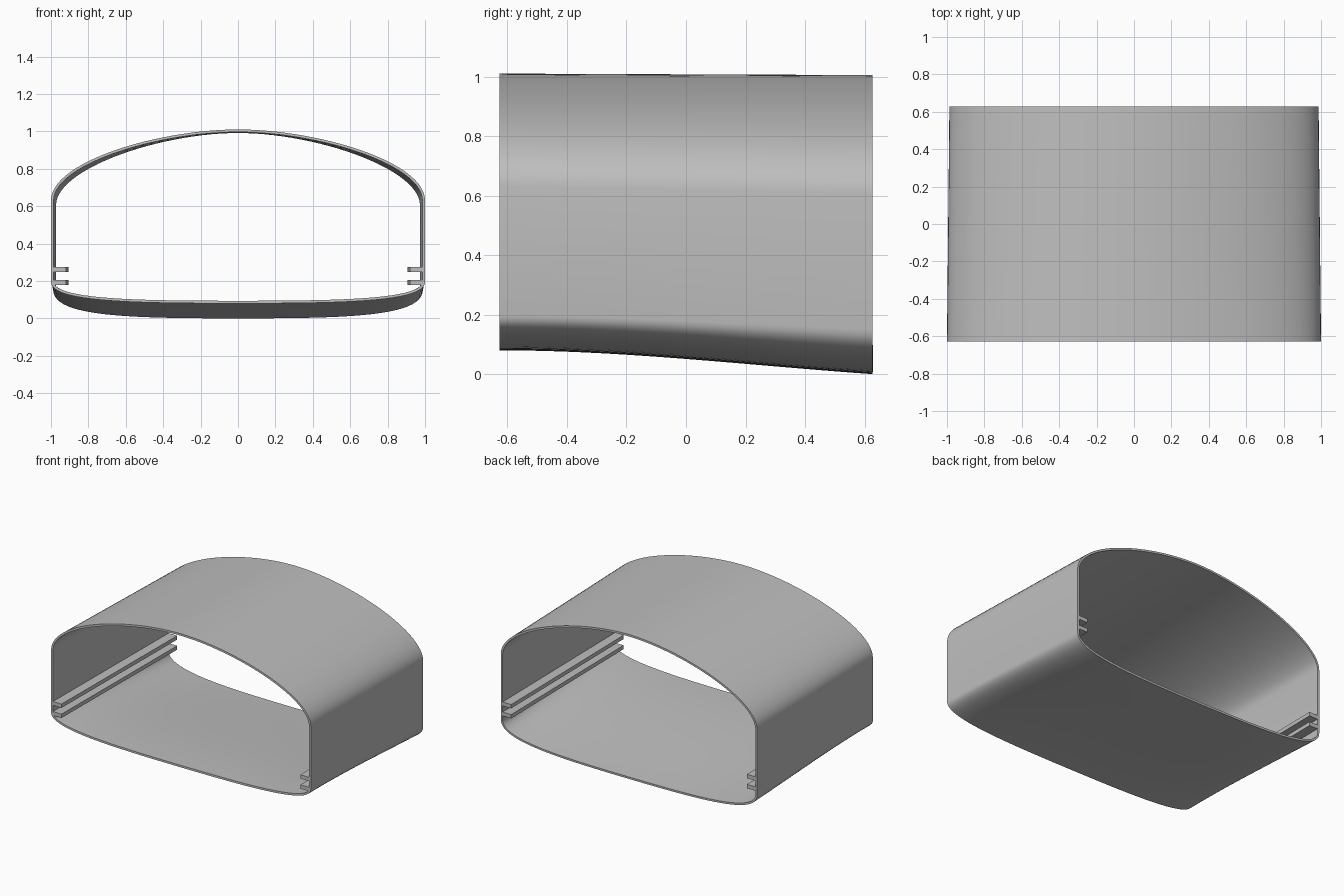
import bpy
import bmesh
from mathutils import Vector
from mathutils.geometry import interpolate_bezier

if "Cube" in bpy.data.objects:
    bpy.data.objects.remove(bpy.data.objects["Cube"], do_unlink=True)

HALF_LENGTH = 0.627
WALL = 0.014
SECTIONS = 24

grey = bpy.data.materials.new("plain grey")
grey.use_nodes = True
colour = (0.52, 0.52, 0.52, 1)
grey.diffuse_color = colour
grey.node_tree.nodes["Principled BSDF"].inputs["Base Color"].default_value = colour


def mix(a, b, t):
    return a + (b - a) * t


def half_width(t):
    return mix(1.0, 0.987, t)


def make_object(name, bm):
    bmesh.ops.recalc_face_normals(bm, faces=bm.faces)
    mesh = bpy.data.meshes.new(name)
    bm.to_mesh(mesh)
    bm.free()
    mesh.materials.append(grey)
    obj = bpy.data.objects.new(name, mesh)
    bpy.context.collection.objects.link(obj)
    return obj


def curve(points, count):
    return interpolate_bezier(*[Vector((x, 0, z)) for x, z in points], count)


def section(t):
    """Closed outline at fraction t of the way from front to back."""
    w = half_width(t)
    top = mix(1.01, 1.005, t)
    shoulder = mix(0.63, 0.605, t)
    drop = t * t * (1.9 - 0.9 * t)          # the floor sinks towards the back
    floor = mix(0.08, 0.0, drop)
    corner = mix(0.195, 0.15, drop)
    arch = curve([(0, top), (0.42 * w, top), (w, shoulder + 0.21), (w, shoulder)], 28)
    base = curve([(w, corner), (w, floor + 0.01), (0.6 * w, floor), (0, floor)], 24)
    half = arch + base
    return half + [Vector((-p.x, 0, p.z)) for p in reversed(half[1:-1])]


# Shell: lofted sections, thickened inwards
bm = bmesh.new()
rings = []
for i in range(SECTIONS + 1):
    t = i / SECTIONS
    y = mix(-HALF_LENGTH, HALF_LENGTH, t)
    rings.append([bm.verts.new((p.x, y, p.z)) for p in section(t)])
for a, b in zip(rings, rings[1:]):
    for j in range(len(a)):
        k = (j + 1) % len(a)
        bm.faces.new((a[j], a[k], b[k], b[j]))
# make the walls face outwards
bmesh.ops.recalc_face_normals(bm, faces=bm.faces)
roof = max(bm.faces, key=lambda f: f.calc_center_median().z)
flip = roof.normal.z < 0
shell = make_object("shell", bm)
if flip:
    shell.data.flip_normals()

solid = shell.modifiers.new("thickness", 'SOLIDIFY')
solid.thickness = WALL
solid.offset = -1
solid.use_even_offset = True
bpy.ops.object.select_all(action='DESELECT')
shell.select_set(True)
bpy.context.view_layer.objects.active = shell
bpy.ops.object.modifier_apply(modifier=solid.name)
bpy.ops.object.shade_smooth_by_angle(angle=0.6)


# Rails: two long ledges on each inner wall, following its taper
def rail(name, side, low, high):
    bm = bmesh.new()
    for t in (0, 1):
        y = mix(-HALF_LENGTH, HALF_LENGTH, t)
        outer = half_width(t) - WALL / 2
        for x in (outer - 0.073, outer):
            for z in (low, high):
                bm.verts.new((side * x, y, z))
    bmesh.ops.convex_hull(bm, input=bm.verts)
    make_object(name, bm)


for side, label in ((1, "left"), (-1, "right")):
    rail(label + "_lower_rail", side, 0.178, 0.205)
    rail(label + "_upper_rail", side, 0.248, 0.275)
